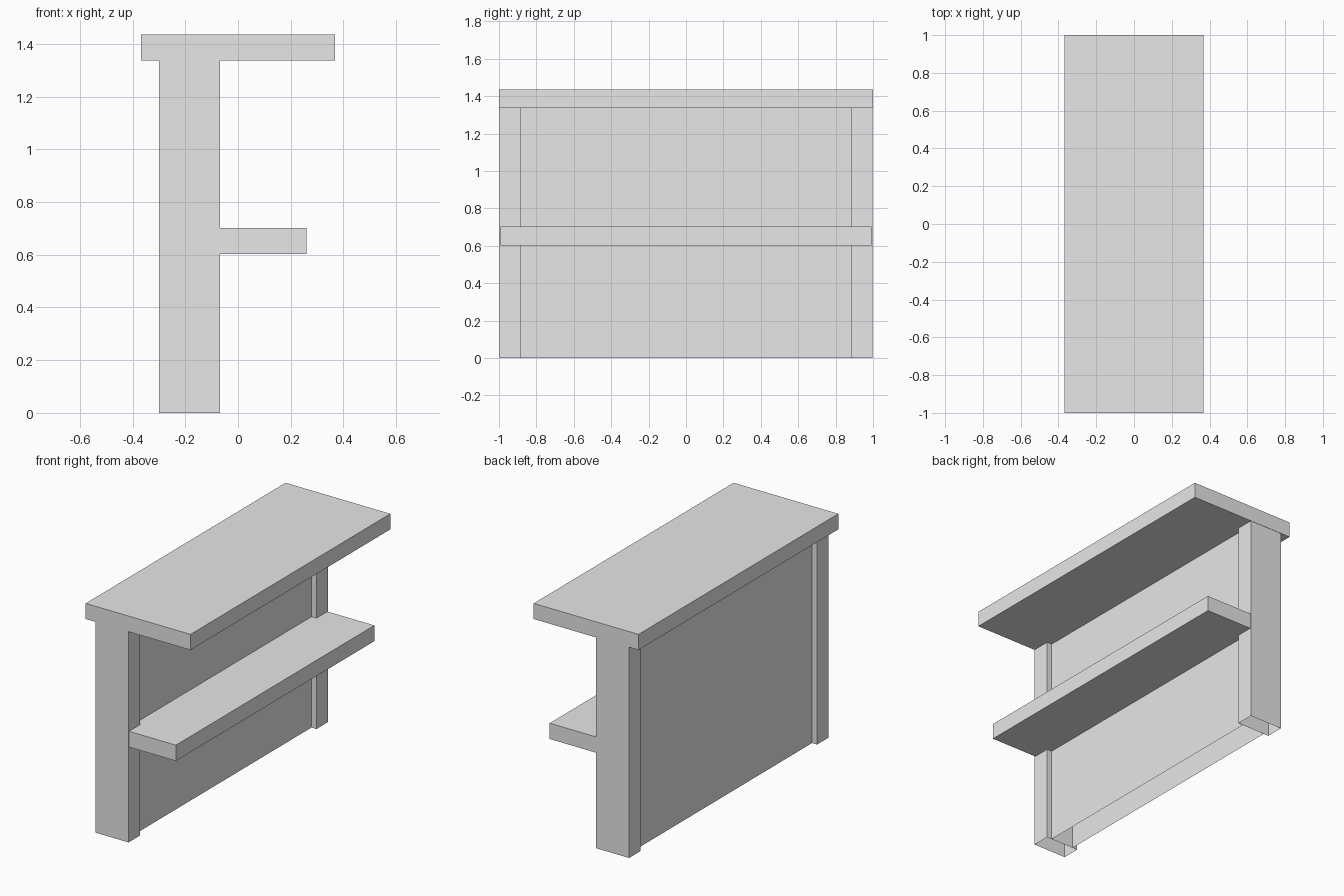
import bpy
import bmesh

cube = bpy.data.objects.get("Cube")
if cube:
    bpy.data.objects.remove(cube, do_unlink=True)

grey = bpy.data.materials.new("light_grey")
grey.use_nodes = True
colour = (0.8, 0.8, 0.8, 1)
grey.diffuse_color = colour
grey.node_tree.nodes["Principled BSDF"].inputs["Base Color"].default_value = colour


def box(name, x, y, z, open_bottom=False):
    """Box between (min, max) pairs, optionally hollow underneath."""
    bm = bmesh.new()
    bmesh.ops.create_cube(bm, size=1)
    for v in bm.verts:
        v.co = [pair[c > 0] for pair, c in zip((x, y, z), v.co)]
    if open_bottom:
        bm.normal_update()
        down = [f for f in bm.faces if f.normal.z < -0.5]
        bmesh.ops.delete(bm, geom=down, context='FACES_ONLY')
    mesh = bpy.data.meshes.new(name)
    bm.to_mesh(mesh)
    bm.free()
    mesh.materials.append(grey)
    obj = bpy.data.objects.new(name, mesh)
    bpy.context.collection.objects.link(obj)
    return obj


# Counter top
box("counter_top", (-0.367, 0.367), (-1, 1), (1.336, 1.435))

# End posts, hollow underneath
post_x = (-0.3, -0.068)
box("front_post", post_x, (-0.998, -0.883), (0, 1.336), True)
box("back_post", post_x, (0.883, 0.998), (0, 1.336), True)

# Recessed panel between the posts
box("centre_panel", (-0.265, -0.103), (-0.883, 0.883), (0, 1.336), True)

# Lower shelf, notched into the posts
box("lower_shelf", (-0.104, 0.26), (-0.993, 0.993), (0.602, 0.702))
